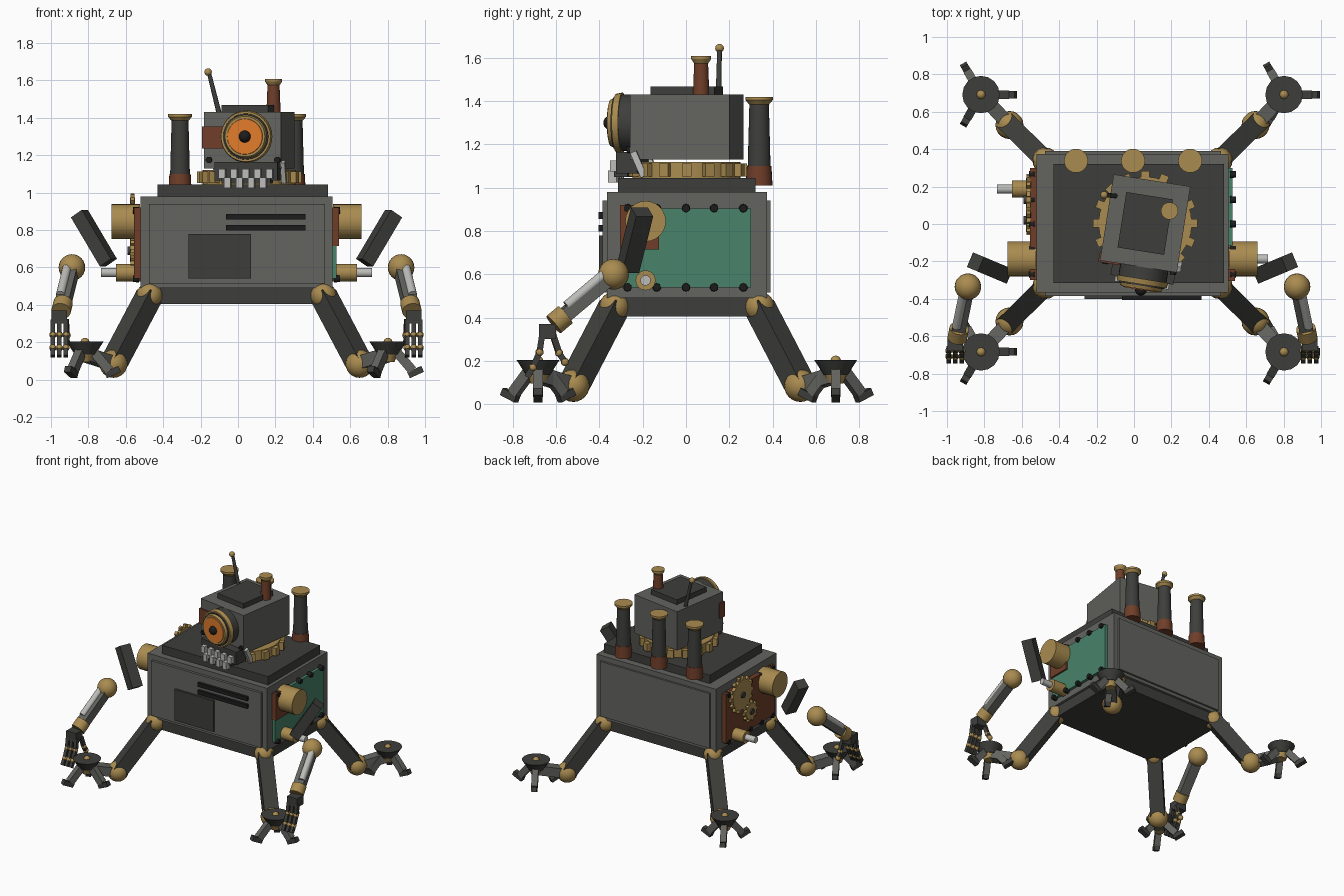
import bpy, bmesh
from math import radians, sin, cos, pi
from mathutils import Vector as V, Matrix

if "Cube" in bpy.data.objects:
    bpy.data.objects.remove(bpy.data.objects["Cube"])

CX, CY = -0.008, 0.004          # mirror centre of body


def mat(name, c):
    m = bpy.data.materials.new(name)
    m.diffuse_color = (*c, 1)
    m.use_nodes = True
    m.node_tree.nodes["Principled BSDF"].inputs["Base Color"].default_value = m.diffuse_color
    return m


BRASS = mat("brass", (0.40, 0.26, 0.08))
DARK = mat("dark_iron", (0.048, 0.048, 0.044))
STEEL = mat("steel", (0.125, 0.125, 0.115))
BLACK = mat("black", (0.012, 0.012, 0.012))
RUST = mat("rust", (0.16, 0.048, 0.022))
GREEN = mat("green", (0.065, 0.23, 0.145))
ORANGE = mat("orange", (0.75, 0.2, 0.025))
SILVER = mat("silver", (0.5, 0.5, 0.48))
WORLD = Matrix()
HEAD = Matrix.Translation((0.06, 0.003, 0)) @ Matrix.Rotation(radians(-9), 4, 'Z')


def finish(bm, name, m, M, smooth=False):
    bm.transform(M)
    me = bpy.data.meshes.new(name)
    if smooth:
        for f in bm.faces:
            f.smooth = len(f.verts) <= 4
        for e in bm.edges:
            e.smooth = len(e.link_faces) == 2 and e.calc_face_angle(0) < 0.7
    bm.to_mesh(me)
    bm.free()
    me.materials.append(m)
    ob = bpy.data.objects.new(name, me)
    bpy.context.collection.objects.link(ob)
    return ob


def box(name, lo, hi, m, M=WORLD):
    lo, hi = V(lo), V(hi)
    bm = bmesh.new()
    bmesh.ops.create_cube(bm, size=1)
    S = Matrix.Diagonal((*[abs(c) for c in hi - lo], 1))
    return finish(bm, name, m, M @ Matrix.Translation((lo + hi) / 2) @ S)


def along(p, q):
    return Matrix.Translation((p + q) / 2) @ (q - p).to_track_quat('Z', 'Y').to_matrix().to_4x4()


def bar(name, p, q, w, h, m, M=WORLD):
    p, q = V(p), V(q)
    bm = bmesh.new()
    bmesh.ops.create_cube(bm, size=1)
    return finish(bm, name, m, M @ along(p, q) @ Matrix.Diagonal((w, h, (q - p).length, 1)))


def cyl(name, p, q, r1, r2, m, n=24, M=WORLD):
    p, q = V(p), V(q)
    bm = bmesh.new()
    bmesh.ops.create_cone(bm, cap_ends=True, segments=n, radius1=r1, radius2=r2, depth=(q - p).length)
    return finish(bm, name, m, M @ along(p, q), True)


def ball(name, c, r, m, M=WORLD):
    bm = bmesh.new()
    bmesh.ops.create_uvsphere(bm, u_segments=20, v_segments=12, radius=r)
    return finish(bm, name, m, M @ Matrix.Translation(c), True)


def gear(name, p, q, r, tooth, w, n, m):
    cyl(name, p, q, r, r, m, 28)
    p, q = V(p), V(q)
    A = along(p, q)
    h = (q - p).length * 0.8
    for i in range(n):
        R = A @ Matrix.Rotation(2 * pi * i / n, 4, 'Z')
        box(name + "_tooth", (r - 0.02, -w / 2, -h / 2), (r + tooth, w / 2, h / 2), m, R)


# hull
box("hull", (-0.52, -0.365, 0.49), (0.505, 0.375, 0.98), STEEL)
box("belly", (-0.50, -0.345, 0.405), (0.485, 0.355, 0.49), DARK)
box("front_panel", (-0.475, -0.385, 0.515), (0.465, -0.36, 0.94), STEEL)
box("back_panel", (-0.475, 0.37, 0.515), (0.465, 0.39, 0.94), STEEL)
box("front_hatch", (-0.265, -0.402, 0.54), (0.07, -0.38, 0.78), DARK)
for z in (0.797, 0.856):
    box("vent_slot", (-0.065, -0.405, z), (0.36, -0.38, z + 0.031), BLACK)
box("top_plate", (-0.43, -0.315, 0.98), (0.48, 0.322, 1.045), DARK)

# side panels with bolts
box("right_panel", (0.50, -0.30, 0.54), (0.527, 0.30, 0.905), GREEN)
box("right_patch", (0.50, -0.305, 0.715), (0.54, -0.125, 0.92), RUST)
box("left_panel", (-0.555, -0.30, 0.54), (-0.515, 0.30, 0.92), RUST)
for s in (-1, 1):
    for y in (-0.27, -0.135, 0, 0.13, 0.265):
        for z in (0.54, 0.905):
            x = CX + s * 0.52
            cyl("panel_bolt", (x, y, z), (x + s * 0.034, y, z), 0.02, 0.018, BLACK, 10)
gear("large_gear", (-0.55, 0.13, 0.86), (-0.577, 0.13, 0.86), 0.115, 0.022, 0.025, 14, BRASS)
gear("small_gear", (-0.55, 0.02, 0.69), (-0.577, 0.02, 0.69), 0.062, 0.018, 0.02, 10, BRASS)
for y, z in ((0.13, 0.86), (0.02, 0.69)):
    cyl("gear_axle", (-0.55, y, z), (-0.59, y, z), 0.022, 0.022, DARK, 12)

# side pipes, one per side
for s in (-1, 1):
    y = -0.187 * s
    cyl("pipe_collar", (CX + s * 0.51, y, 0.572), (CX + s * 0.643, y, 0.572), 0.046, 0.046, BRASS)
    cyl("pipe_rod", (CX + s * 0.6, y, 0.572), (CX + s * 0.725, y, 0.572), 0.024, 0.024, SILVER, 16)

# rear exhaust stacks
for x in (-0.31, -0.005, 0.30):
    y = 0.338
    cyl("stack_base", (x, y, 1.01), (x, y, 1.10), 0.062, 0.057, RUST)
    cyl("stack_pipe", (x, y, 1.09), (x, y, 1.39), 0.053, 0.045, DARK)
    cyl("stack_flare", (x, y, 1.385), (x, y, 1.405), 0.046, 0.063, BRASS)
    cyl("stack_rim", (x, y, 1.405), (x, y, 1.42), 0.064, 0.064, BRASS)

# turret ring
gear("turret_ring", (0.06, 0.003, 1.045), (0.06, 0.003, 1.12), 0.25, 0.03, 0.045, 16, BRASS)

# head
box("head", (-0.208, -0.233, 1.13), (0.208, 0.233, 1.43), STEEL, HEAD)
box("head_top_plate", (-0.126, -0.15, 1.43), (0.126, 0.15, 1.468), DARK, HEAD)
box("face_patch", (-0.216, -0.242, 1.237), (-0.1, -0.19, 1.355), RUST, HEAD)
for x in (-0.18, 0.19):
    cyl("face_bolt", (x, -0.225, 1.175), (x, -0.248, 1.175), 0.017, 0.017, BLACK, 10, HEAD)

# eye, built from front-facing discs
E = HEAD @ Matrix.Translation((0.032, 0, 1.30))
for n, y0, y1, a, b, m in (("eye_housing", -0.22, -0.30, 0.13, 0.13, DARK),
                           ("eye_rim", -0.295, -0.325, 0.14, 0.134, BRASS),
                           ("eye_gap", -0.32, -0.332, 0.124, 0.122, DARK),
                           ("eye_bezel", -0.325, -0.35, 0.118, 0.108, BRASS),
                           ("eye_lens", -0.345, -0.354, 0.098, 0.094, ORANGE)):
    cyl(n, (0, y0, 0), (0, y1, 0), a, b, m, 32, E)
ball("pupil", (0, -0.353, 0), 0.032, BLACK, E)

# jaw, teeth and struts
box("jaw", (-0.14, -0.30, 1.065), (0.20, -0.2, 1.165), DARK, HEAD)
box("lower_jaw", (-0.10, -0.315, 1.05), (0.165, -0.25, 1.075), DARK, HEAD)
for i in range(5):
    x = 0.032 + (i - 2) * 0.064
    box("upper_tooth", (x - 0.018, -0.33, 1.075), (x + 0.018, -0.29, 1.127), SILVER, HEAD)
    if i < 4:
        x += 0.032
        box("lower_tooth", (x - 0.017, -0.345, 1.024), (x + 0.017, -0.305, 1.08), SILVER, HEAD)
for x in (-0.15, 0.215):
    bar("jaw_strut", (x, -0.215, 1.165), (x, -0.165, 1.052), 0.025, 0.03, SILVER, HEAD)

# antenna and head chimney
cyl("antenna", (-0.095, 0.15, 1.40), (-0.155, 0.155, 1.64), 0.014, 0.011, DARK, 10)
ball("antenna_tip", (-0.16, 0.155, 1.645), 0.02, BRASS)
cyl("chimney", (0.19, 0.07, 1.43), (0.19, 0.07, 1.58), 0.038, 0.032, RUST)
cyl("chimney_flare", (0.19, 0.07, 1.575), (0.19, 0.07, 1.595), 0.033, 0.046, BRASS)
cyl("chimney_rim", (0.19, 0.07, 1.595), (0.19, 0.07, 1.608), 0.046, 0.046, BRASS)

# legs and three-toed feet
for sx in (-1, 1):
    for sy in (-1, 1):
        def L(x, y, z):
            return V((CX + sx * x, CY + sy * y, z))
        hip, ankle, foot = L(0.465, 0.335, 0.45), L(0.658, 0.525, 0.085), L(0.81, 0.688, 0)
        ball("hip_joint", hip, 0.07, BRASS)
        bar("leg", hip, ankle, 0.105, 0.105, DARK)
        ball("ankle_joint", ankle, 0.075, BRASS)
        bar("foot_link", ankle, foot + V((0, 0, 0.135)), 0.075, 0.07, STEEL)
        up = V((0, 0, 1))
        cyl("foot_disc", foot + up * 0.135, foot + up * 0.205, 0.055, 0.1, DARK, 16)
        cyl("foot_hub", foot + up * 0.095, foot + up * 0.14, 0.035, 0.052, BRASS, 16)
        ball("foot_bolt", foot + up * 0.2, 0.024, BRASS)
        for k in range(3):
            T = Matrix.Translation(foot) @ Matrix.Rotation(2 * pi * k / 3, 4, 'Z')
            bar("toe", (0.045, 0, 0.15), (0.13, 0, 0.05), 0.045, 0.05, STEEL, T)
            bar("toe_tip", (0.11, 0, 0.024), (0.185, 0, 0.058), 0.04, 0.035, DARK, T)

# arms and hands
for s in (-1, 1):
    def A(x, y, z):
        return V((CX + s * x, y, z))
    cyl("shoulder", A(0.515, -0.187, 0.845), A(0.668, -0.187, 0.845), 0.094, 0.094, BRASS)
    bar("upper_arm", A(0.84, -0.203, 0.888), A(0.685, -0.268, 0.626), 0.085, 0.075, DARK)
    elbow, wrist = A(0.88, -0.335, 0.60), A(0.932, -0.585, 0.39)
    ball("elbow", elbow, 0.071, BRASS)
    bar("forearm", elbow, wrist, 0.075, 0.065, STEEL)
    off = V((s * 0.02, -0.016, 0.022))
    cyl("forearm_piston", elbow + off, elbow.lerp(wrist, 0.8) + off, 0.024, 0.024, SILVER, 14)
    d = (wrist - elbow).normalized() * 0.035
    cyl("wrist_cuff", wrist - d, wrist + d, 0.052, 0.052, BRASS)
    box("palm", A(0.905, -0.68, 0.30), A(0.99, -0.60, 0.37), DARK)
    digits = [[A(x, -0.665, 0.32), A(x, -0.677, 0.24), A(x, -0.708, 0.17), A(x, -0.735, 0.125)]
              for x in (0.912, 0.947, 0.982)]
    digits.append([A(0.91, -0.615, 0.32), A(0.905, -0.587, 0.237), A(0.905, -0.56, 0.195)])
    for pts in digits:
        for a, b in zip(pts, pts[1:]):
            bar("finger", a, b, 0.024, 0.028, DARK)
        for p in pts[1:3]:
            ball("knuckle", p, 0.019, BRASS)
